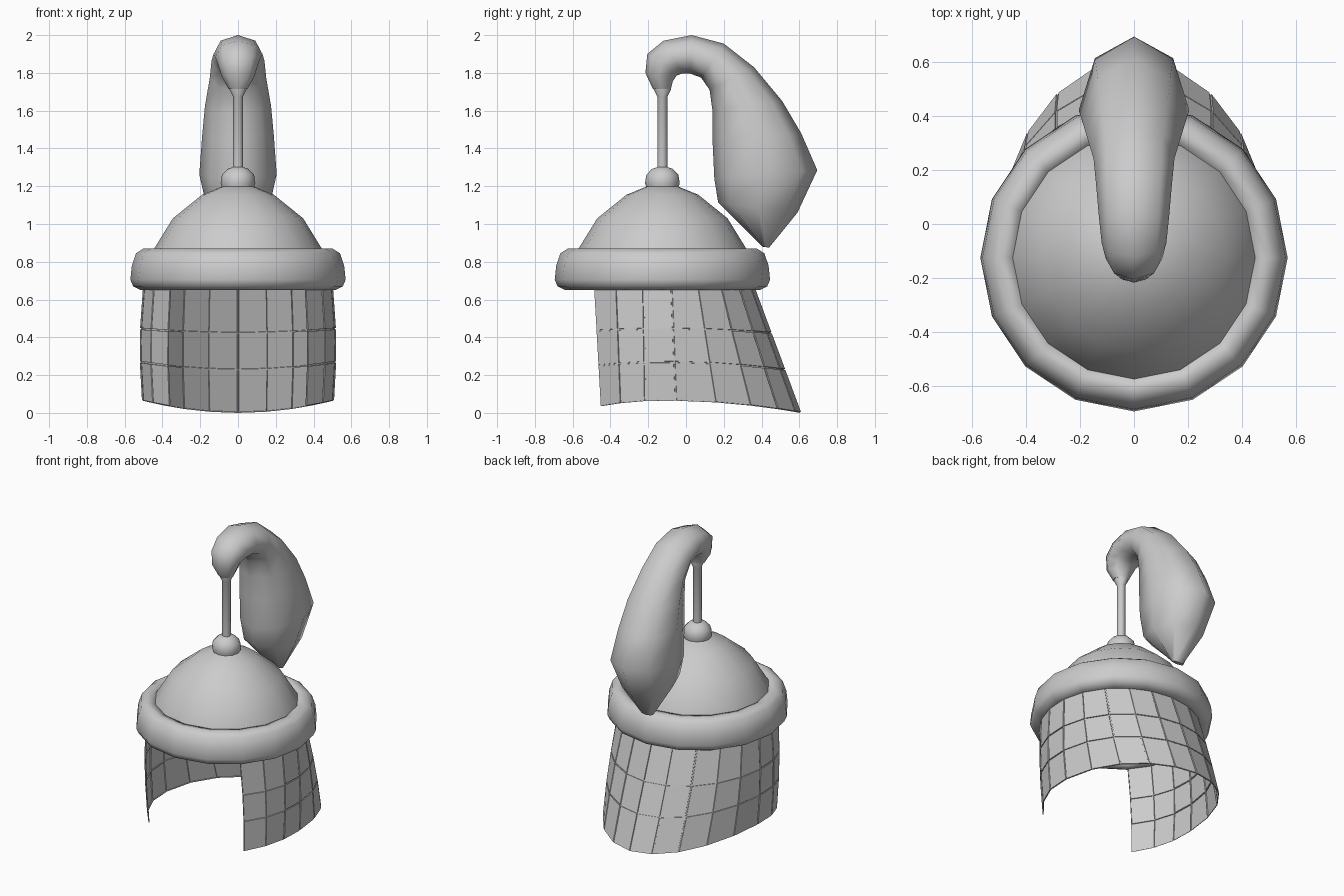
import bpy, bmesh, math
from mathutils import Vector

if "Cube" in bpy.data.objects:
    bpy.data.objects.remove(bpy.data.objects["Cube"])

CY = -0.125  # helmet axis


def finish(name, bm, angle=45, recalc=True):
    if recalc:
        bmesh.ops.recalc_face_normals(bm, faces=bm.faces)
    me = bpy.data.meshes.new(name)
    bm.to_mesh(me)
    bm.free()
    ob = bpy.data.objects.new(name, me)
    bpy.context.collection.objects.link(ob)
    bpy.ops.object.select_all(action='DESELECT')
    ob.select_set(True)
    bpy.context.view_layer.objects.active = ob
    bpy.ops.object.shade_smooth_by_angle(angle=math.radians(angle))
    return ob


def bridge(bm, rings, closed=True):
    for a, b in zip(rings, rings[1:]):
        n = len(a)
        for i in range(n if closed else n - 1):
            j = (i + 1) % n
            bm.faces.new((a[i], a[j], b[j], b[i]))


def lathe(name, profile, seg=16, loop=False, cap_top=False, cap_bottom=False, angle=50):
    bm = bmesh.new()
    rings = []
    for r, z in profile:
        rings.append([bm.verts.new((r * math.sin(t), CY - r * math.cos(t), z))
                      for t in (2 * math.pi * i / seg for i in range(seg))])
    bridge(bm, rings + rings[:1] if loop else rings)
    if cap_top:
        bm.faces.new(rings[-1])
    if cap_bottom:
        bm.faces.new(rings[0])
    return finish(name, bm, angle)


# Dome, padded rim, knob and stem
lathe("dome", [(0.475, 0.76), (0.45, 0.86), (0.345, 1.03), (0.19, 1.155),
               (0.08, 1.2), (0.02, 1.21)], cap_top=True)
lathe("rim", [(0.515, 0.65), (0.555, 0.67), (0.57, 0.705), (0.562, 0.78), (0.54, 0.845),
              (0.50, 0.87), (0.45, 0.862), (0.445, 0.76), (0.47, 0.655)], loop=True, angle=80)
lathe("knob", [(0.075, 1.17), (0.092, 1.215), (0.085, 1.26), (0.055, 1.292), (0.025, 1.302)],
      seg=12, cap_top=True, cap_bottom=True)
lathe("stem", [(0.027, 1.28), (0.027, 1.675), (0.047, 1.715), (0.045, 1.735)],
      seg=8, cap_top=True, cap_bottom=True)

# Neck guard: open sheet flaring to the back, with raised plates
bm = bmesh.new()
COLS = 16
rings = []
for k, f in enumerate((0, 0.36, 0.655, 1)):
    ring = []
    for i in range(COLS + 1):
        t = math.radians(45 + 270 * i / COLS)
        s, c = math.sin(t), -math.cos(t)
        bulge = 0.015 * math.sin(math.pi * f)
        rx = 0.5 + 0.005 * f + bulge
        ry = 0.485 + f * (0.245 if c > 0 else -0.025)
        if c < 0:
            ry += 0.025 * (1 - f)
        back = max(c, 0) ** 2
        front = max(-c, 0) ** 2
        zb = 0.065 - 0.065 * back - 0.06 * front
        ring.append(bm.verts.new((rx * s, CY + ry * c, 0.66 * (1 - f) + zb * f)))
    rings.append(ring)
bridge(bm, rings, closed=False)
for f in bm.faces:
    m = f.calc_center_median() - Vector((0, CY, 0))
    if f.normal.dot(m) == 0:
        f.normal_update()
    if f.normal.dot(Vector((m.x, m.y, 0))) < 0:
        f.normal_flip()
outer = list(bm.faces)
bmesh.ops.inset_individual(bm, faces=outer, thickness=0.005, depth=0.0)
bmesh.ops.inset_individual(bm, faces=outer, thickness=0.0005, depth=0.006)
finish("neck_guard", bm, 35, recalc=False)

# Plume: sections given as outer (y, z), inner (y, z), half width
sections = [
    (-0.175, 1.715, -0.08, 1.715, 0.05),
    (-0.215, 1.80, -0.07, 1.755, 0.085),
    (-0.205, 1.90, -0.05, 1.785, 0.105),
    (-0.12, 1.97, -0.02, 1.797, 0.12),
    (0.03, 2.00, 0.02, 1.797, 0.13),
    (0.20, 1.955, 0.08, 1.775, 0.14),
    (0.36, 1.83, 0.125, 1.71, 0.15),
    (0.51, 1.65, 0.14, 1.60, 0.175),
    (0.61, 1.48, 0.14, 1.45, 0.19),
    (0.695, 1.285, 0.15, 1.24, 0.205),
    (0.59, 1.06, 0.17, 1.115, 0.165),
    (0.44, 0.875, 0.405, 0.88, 0.045),
]
bm = bmesh.new()
rings = []
for oy, oz, iy, iz, w in sections:
    o, n = Vector((0, oy, oz)), Vector((0, iy, iz))
    rings.append([bm.verts.new((o + n) / 2 + (o - n) / 2 * math.cos(t) + Vector((w * math.sin(t), 0, 0)))
                  for t in (math.pi * i / 4 for i in range(8))])
bridge(bm, rings)
bm.faces.new(rings[0])
bm.faces.new(rings[-1])
finish("plume", bm, 60)
